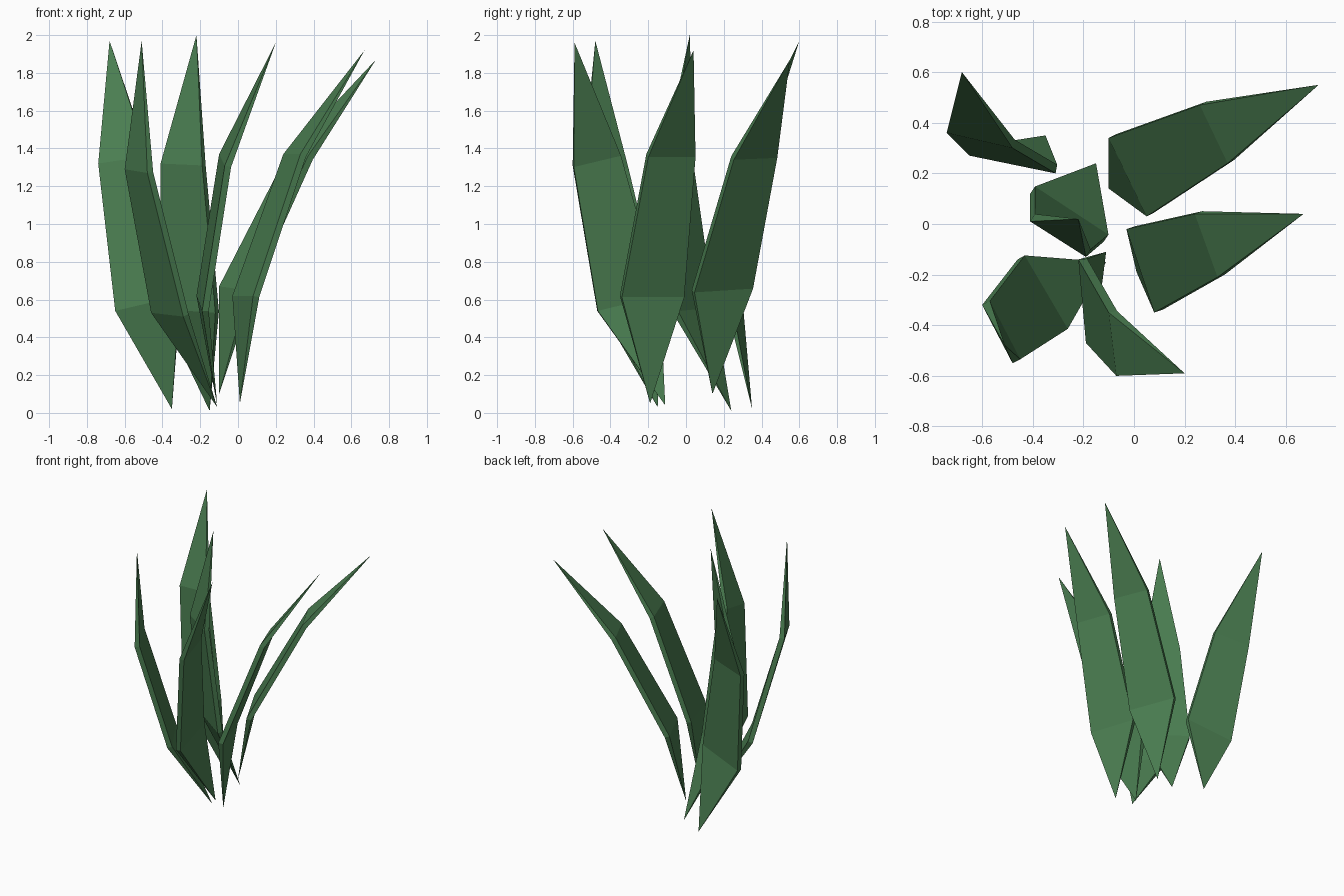
import bpy, bmesh
from mathutils import Vector

if "Cube" in bpy.data.objects:
    bpy.data.objects.remove(bpy.data.objects["Cube"])

THICKNESS = 0.035

# One leaf green for the whole plant
leaf_green = bpy.data.materials.new("leaf_green")
leaf_green.use_nodes = True
colour = (0.07, 0.21, 0.083, 1)
leaf_green.diffuse_color = colour
leaf_green.node_tree.nodes["Principled BSDF"].inputs["Base Color"].default_value = colour


def make_blade(name, root, low, high, tip):
    """Pointed leaf: two four-cornered rings between a root point and a tip point.
    low and high hold the two outer corners of each ring."""
    root, tip = Vector(root), Vector(tip)
    low, high = [[Vector(p) for p in pair] for pair in (low, high)]
    low_mid, high_mid = sum(low, Vector()) / 2, sum(high, Vector()) / 2
    bm = bmesh.new()

    def make_ring(pair, below, above):
        # Give the ring its thickness towards the hollow side of the bend
        inward = (above - below).cross(pair[1] - pair[0]).normalized() * THICKNESS
        corners = [pair[0], pair[1], pair[1] + inward, pair[0] + inward]
        return [bm.verts.new(p) for p in corners]

    low_ring = make_ring(low, root, high_mid)
    high_ring = make_ring(high, low_mid, tip)
    root_vert, tip_vert = bm.verts.new(root), bm.verts.new(tip)
    for i in range(4):
        j = (i + 1) % 4
        bm.faces.new((root_vert, low_ring[j], low_ring[i]))
        bm.faces.new((low_ring[i], low_ring[j], high_ring[j], high_ring[i]))
        bm.faces.new((high_ring[i], high_ring[j], tip_vert))
    bmesh.ops.recalc_face_normals(bm, faces=bm.faces)

    mesh = bpy.data.meshes.new(name)
    bm.to_mesh(mesh)
    bm.free()
    mesh.materials.append(leaf_green)
    blade = bpy.data.objects.new(name, mesh)
    bpy.context.collection.objects.link(blade)
    return blade


# Blades leaning out to the left side
make_blade("back_left_blade", (-.1, .14, .1),
           [(-.1, .34, .67), (.05, .03, .65)],
           [(.26, .47, 1.37), (.37, .24, 1.36)], (.73, .55, 1.87))
make_blade("left_blade", (.01, -.19, .05),
           [(-.03, -.02, .62), (.08, -.35, .62)],
           [(.24, .04, 1.37), (.33, -.21, 1.37)], (.67, .04, 1.92))

# Blade leaning to the front
make_blade("front_blade", (-.11, -.11, .04),
           [(-.22, -.14, .62), (-.19, -.47, .54)],
           [(-.1, -.35, 1.37), (-.07, -.6, 1.31)], (.2, -.59, 1.96))

# Blades on the right side
make_blade("back_right_blade", (-.35, .35, .02),
           [(-.65, .27, .54), (-.31, .2, .62)],
           [(-.74, .36, 1.32), (-.48, .3, 1.36)], (-.68, .6, 1.97))
make_blade("middle_blade", (-.15, .24, .01),
           [(-.41, .12, .55), (-.12, -.07, .53)],
           [(-.41, .01, 1.32), (-.19, -.13, 1.31)], (-.22, .02, 2))
make_blade("front_right_blade", (-.11, -.15, .03),
           [(-.46, -.14, .53), (-.29, -.43, .51)],
           [(-.6, -.32, 1.29), (-.48, -.55, 1.27)], (-.51, -.48, 1.97))
